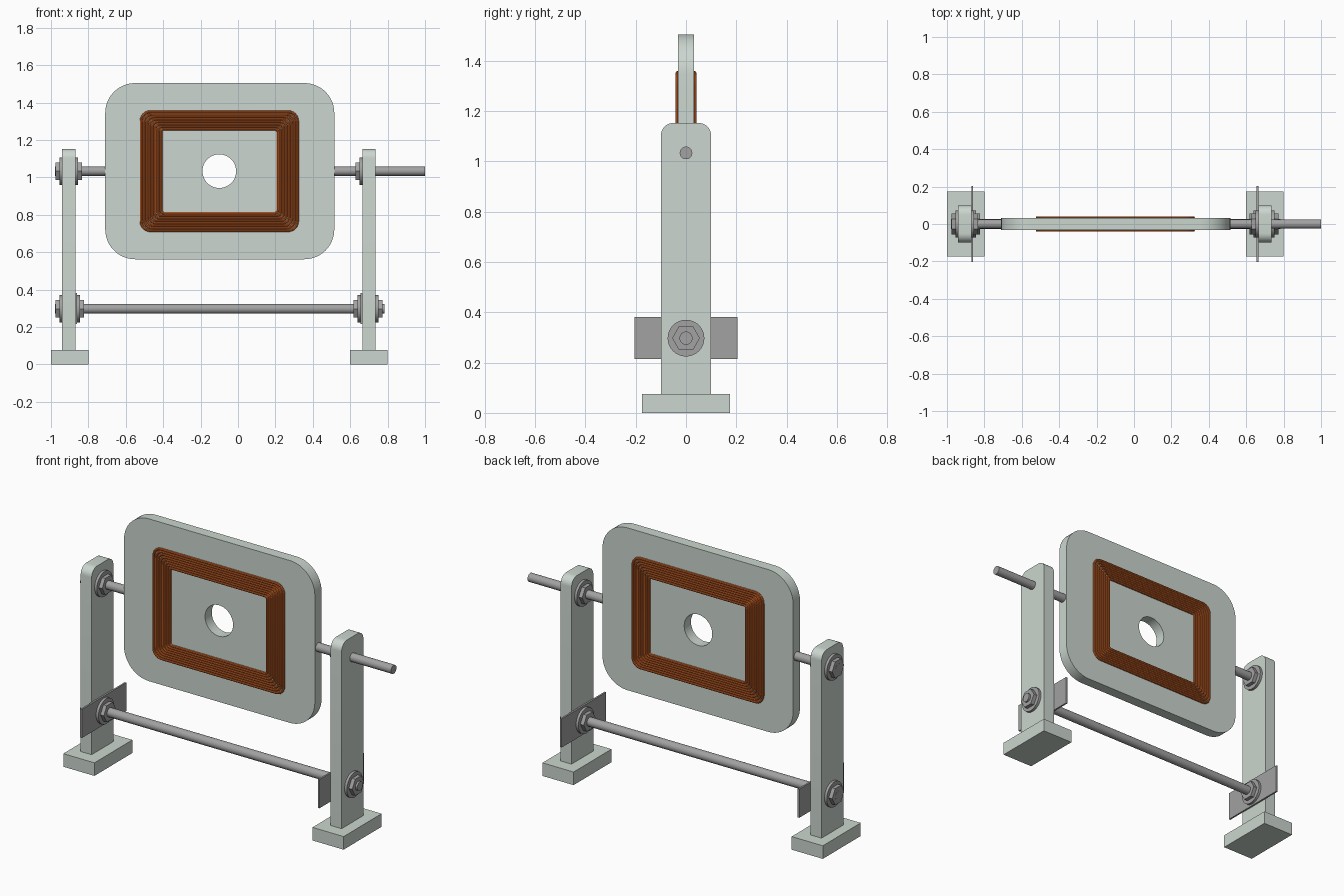
import bpy, math
from math import pi, cos, sin

if "Cube" in bpy.data.objects:
    bpy.data.objects.remove(bpy.data.objects["Cube"])

CX, CZ = -0.1, 1.033      # board centre
LOW_Z = 0.297             # lower rod height


def material(name, color):
    m = bpy.data.materials.new(name)
    m.diffuse_color = (*color, 1)
    m.use_nodes = True
    m.node_tree.nodes["Principled BSDF"].inputs["Base Color"].default_value = m.diffuse_color
    return m


PALE = material("pale_panel", (0.60, 0.67, 0.62))
STEEL = material("steel", (0.36, 0.36, 0.36))
COPPER = material("copper", (0.58, 0.12, 0.02))


def finish(ob, name, mat, smooth=True):
    ob.name = name
    ob.data.materials.clear()
    ob.data.materials.append(mat)
    if smooth:
        bpy.ops.object.select_all(action='DESELECT')
        ob.select_set(True)
        bpy.context.view_layer.objects.active = ob
        bpy.ops.object.shade_smooth_by_angle(angle=math.radians(30))
    return ob


def box(name, lo, hi, mat):
    bpy.ops.mesh.primitive_cube_add(size=1, location=[(a + b) / 2 for a, b in zip(lo, hi)])
    ob = bpy.context.object
    ob.scale = [b - a for a, b in zip(lo, hi)]
    bpy.ops.object.transform_apply(location=False, rotation=False, scale=True)
    return finish(ob, name, mat, False)


def rod(name, x0, x1, z, r, mat=STEEL, sides=32):
    bpy.ops.mesh.primitive_cylinder_add(vertices=sides, radius=r, depth=x1 - x0,
                                        location=((x0 + x1) / 2, 0, z), rotation=(0, pi / 2, 0))
    return finish(bpy.context.object, name, mat)


def rounded_rect(x0, x1, y0, y1, r, seg=8):
    pts = []
    for cx, cy, a in ((x1 - r, y1 - r, 0), (x0 + r, y1 - r, pi / 2),
                      (x0 + r, y0 + r, pi), (x1 - r, y0 + r, 1.5 * pi)):
        pts += [(cx + r * cos(a + i * pi / 2 / seg), cy + r * sin(a + i * pi / 2 / seg))
                for i in range(seg + 1)]
    return pts


def curve_mesh(name, loops, mat, loc, rot, extrude=0.0, bevel=0.0):
    """Closed outlines: filled and extruded, or swept as wire when bevel is set."""
    cu = bpy.data.curves.new(name, 'CURVE')
    cu.dimensions = '3D' if bevel else '2D'
    if not bevel:
        cu.fill_mode = 'BOTH'
    cu.extrude, cu.bevel_depth, cu.bevel_resolution = extrude, bevel, 2 if bevel else 0
    for pts in loops:
        s = cu.splines.new('POLY')
        s.points.add(len(pts) - 1)
        for p, (x, y) in zip(s.points, pts):
            p.co = (x, y, 0, 1)
        s.use_cyclic_u = True
    ob = bpy.data.objects.new(name, cu)
    bpy.context.collection.objects.link(ob)
    ob.location, ob.rotation_euler = loc, rot
    bpy.ops.object.select_all(action='DESELECT')
    ob.select_set(True)
    bpy.context.view_layer.objects.active = ob
    bpy.ops.object.convert(target='MESH')
    return finish(bpy.context.object, name, mat)


def fastener(name, x, z, d):
    """Washer and hex nut stacked from face x in direction d."""
    def span(a, b):
        return sorted((x + d * a, x + d * b))
    rod(name + "_washer", *span(0, 0.015), z, 0.073)
    rod(name + "_nut", *span(0.015, 0.037), z, 0.055, sides=6)


# Coil board with round centre hole
hole = [(CX + 0.09 * cos(2 * pi * i / 48), CZ + 0.09 * sin(2 * pi * i / 48)) for i in range(48)]
curve_mesh("coil_board", [rounded_rect(-0.71, 0.515, 0.562, 1.504, 0.16, 12), hole],
           PALE, (0, 0, 0), (pi / 2, 0, 0), extrude=0.031)

# Copper windings on both faces
TURNS, WIRE = 8, 0.0077
for side, y in (("front", -0.0335), ("back", 0.0335)):
    loops = []
    for i in range(TURNS):
        t = i / (TURNS - 1)
        hx, hz = 0.3125 + t * 0.105, 0.225 + t * 0.0925
        loops.append(rounded_rect(CX - hx, CX + hx, CZ - hz, CZ + hz, 0.015 + t * 0.035, 6))
    curve_mesh(side + "_coil", loops, COPPER, (0, y, 0), (pi / 2, 0, 0), bevel=WIRE)

# Stands: base, post with rounded top, clamp plate
for side, x, inner in (("left", -0.905, 1), ("right", 0.70, -1)):
    bx = -0.9 if side == "left" else 0.7
    box(side + "_base", (bx - 0.1, -0.174, 0), (bx + 0.1, 0.174, 0.076), PALE)
    arc = [i * pi / 16 for i in range(9)]
    top = [(0.05 + 0.05 * cos(a), 1.102 + 0.05 * sin(a)) for a in arc]
    profile = [(-0.1, 0.076), (0.1, 0.076)] + top + [(-y, z) for y, z in reversed(top)]
    curve_mesh(side + "_post", [profile], PALE, (x, 0, 0), (pi / 2, 0, pi / 2), extrude=0.035)
    face = x + inner * 0.035
    p0, p1 = sorted((face, face + inner * 0.01))
    box(side + "_clamp_plate", (p0, -0.204, 0.215), (p1, 0.204, 0.381), STEEL)
    fastener(side + "_lower_inner", face + inner * 0.01, LOW_Z, inner)
    fastener(side + "_lower_outer", x - inner * 0.035, LOW_Z, -inner)
    fastener(side + "_upper_inner", face, CZ, inner)
    if side == "left":
        fastener("left_upper_outer", x - 0.035, CZ, -1)

# Rods
rod("lower_rod", -0.978, 0.783, LOW_Z, 0.026)
rod("left_axle", -0.978, -0.69, CZ, 0.025)
rod("right_axle", 0.495, 1.0, CZ, 0.025)
